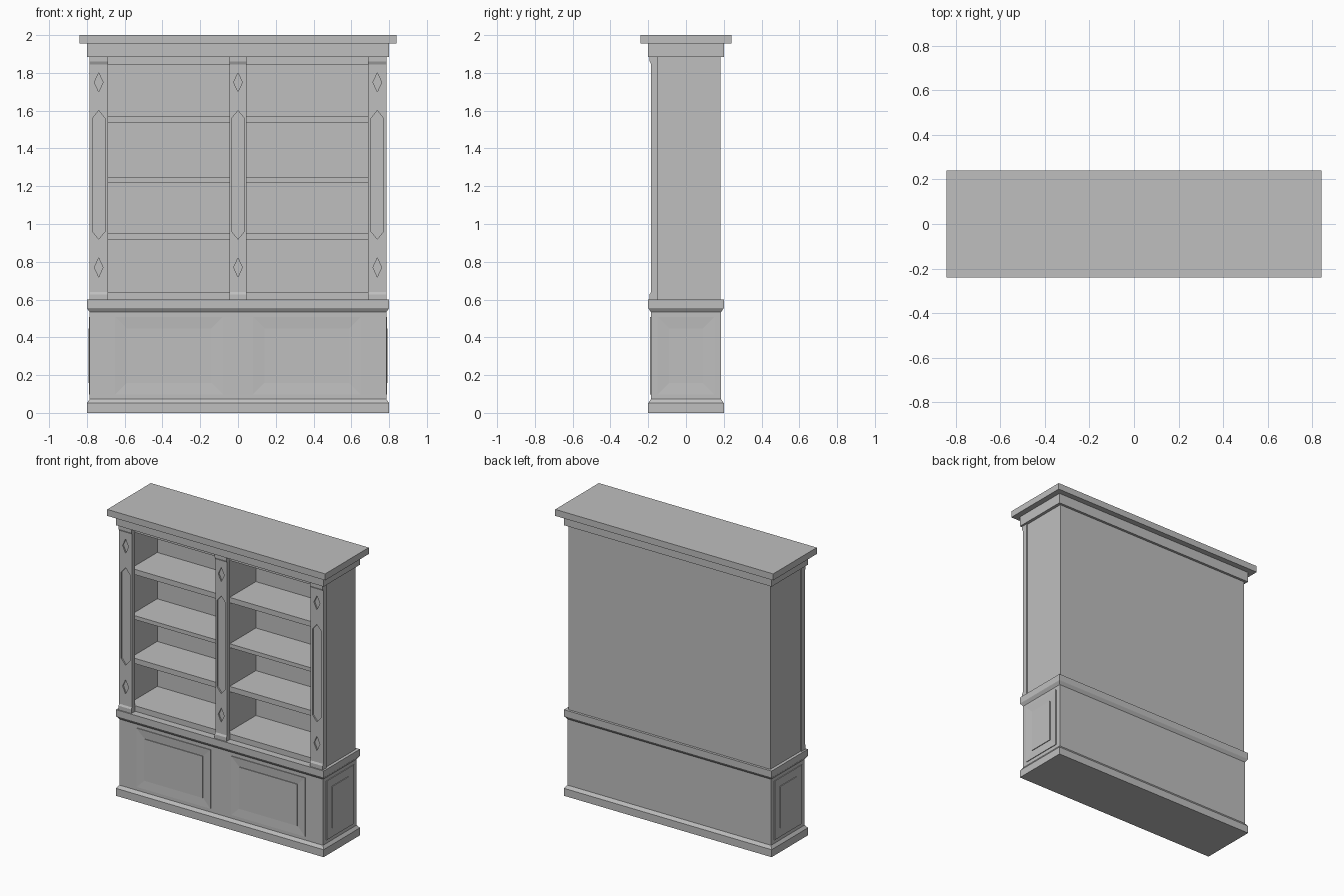
import bpy, bmesh
from math import pi
from mathutils import Matrix, Vector

cube = bpy.data.objects.get("Cube")
if cube:
    bpy.data.objects.remove(cube, do_unlink=True)

# Single painted finish
paint = bpy.data.materials.new("warm_grey_paint")
paint.use_nodes = True
paint.diffuse_color = (0.52, 0.52, 0.52, 1)
bsdf = next(n for n in paint.node_tree.nodes if n.type == 'BSDF_PRINCIPLED')
bsdf.inputs["Base Color"].default_value = paint.diffuse_color


def finish(name, bm):
    bmesh.ops.recalc_face_normals(bm, faces=bm.faces)
    mesh = bpy.data.meshes.new(name)
    bm.to_mesh(mesh)
    bm.free()
    mesh.materials.append(paint)
    obj = bpy.data.objects.new(name, mesh)
    bpy.context.collection.objects.link(obj)
    return obj


def skin(name, rings):
    """Close a solid through a stack of equal point rings."""
    bm = bmesh.new()
    loops = [[bm.verts.new(p) for p in ring] for ring in rings]
    for a, b in zip(loops, loops[1:]):
        for i in range(len(a)):
            j = (i + 1) % len(a)
            bm.faces.new((a[i], a[j], b[j], b[i]))
    bm.faces.new(loops[0])
    bm.faces.new(loops[-1])
    return finish(name, bm)


def stepped_block(name, profile, matrix=Matrix()):
    """Rectangular block whose half sizes follow (half_x, half_y, z)."""
    corners = ((-1, -1), (1, -1), (1, 1), (-1, 1))
    return skin(name, [[matrix @ Vector((sx * hx, sy * hy, z)) for sx, sy in corners]
                       for hx, hy, z in profile])


def box(name, x0, x1, y0, y1, z0, z1):
    place = Matrix.Translation(((x0 + x1) / 2, (y0 + y1) / 2, 0))
    hx, hy = (x1 - x0) / 2, (y1 - y0) / 2
    return stepped_block(name, [(hx, hy, z0), (hx, hy, z1)], place)


def panel(name, half_w, half_h, matrix):
    """Raised rim, shallow dished border and raised centre field."""
    i = 0.06
    stepped_block(name, [
        (half_w, half_h, -0.005), (half_w, half_h, 0.005),
        (half_w - i, half_h - i, 0.001), (half_w - i, half_h - i, 0.006)], matrix)


# Lower cabinet with plinth and counter moulding
stepped_block("lower_cabinet", [
    (0.80, 0.20, 0), (0.80, 0.20, 0.052), (0.785, 0.185, 0.073),
    (0.785, 0.185, 0.533), (0.797, 0.197, 0.55),
    (0.80, 0.20, 0.555), (0.80, 0.20, 0.60)])

# Cornice
stepped_block("cornice", [
    (0.80, 0.20, 1.885), (0.80, 0.20, 1.955), (0.84, 0.24, 1.955), (0.84, 0.24, 2.0)])

# Door and end panels
upright = Matrix.Rotation(pi / 2, 4, 'X')
for side, label in ((-1, "right"), (1, "left")):
    panel(label + "_door_panel", 0.285, 0.205,
          Matrix.Translation((side * 0.365, -0.185, 0.303)) @ upright)
    panel(label + "_end_panel", 0.15, 0.205,
          Matrix.Translation((side * 0.785, 0, 0.303))
          @ Matrix.Rotation(side * pi / 2, 4, 'Z') @ upright)

# Upper case
bottom, top = 0.60, 1.885
for side, label in ((-1, "right"), (1, "left")):
    x0, x1 = sorted((side * 0.74, side * 0.779))
    box(label + "_case_side", x0, x1, -0.15, 0.183, bottom, top)
box("case_divider", -0.02, 0.02, -0.15, 0.17, bottom, top)
box("case_back", -0.779, 0.779, 0.168, 0.183, bottom, top)
box("case_floor", -0.76, 0.76, -0.15, 0.175, bottom, 0.638)
box("case_top_rail", -0.76, 0.76, -0.15, 0.175, 1.845, top)

# Shelves in both bays
for side, label in ((-1, "right"), (1, "left")):
    x0, x1 = sorted((side * 0.01, side * 0.75))
    for n, (z0, z1) in enumerate(((0.914, 0.951), (1.221, 1.248), (1.534, 1.571))):
        box(f"{label}_shelf_{n + 1}", x0, x1, -0.12, 0.175, z0, z1)


def pointed_prism(x, z, half_w, half_h, shoulder):
    """Diamond, or long lozenge when the shoulder is above zero."""
    outline = [(0, half_h), (half_w, shoulder), (half_w, -shoulder),
               (0, -half_h), (-half_w, -shoulder), (-half_w, shoulder)]
    if not shoulder:
        outline = [(0, half_h), (half_w, 0), (0, -half_h), (-half_w, 0)]
    cutter = skin("carving_cutter", [[(x + u, y, z + v) for u, v in outline]
                                     for y in (-0.25, -0.175)])
    cutter.hide_render = True
    return cutter


# Pilasters with foot, cap and carved recesses
section = [(-0.15, bottom), (-0.192, bottom), (-0.192, 0.628), (-0.185, 0.64),
           (-0.185, 1.845), (-0.192, 1.86), (-0.192, top), (-0.15, top)]
for label, x0, x1 in (("right", -0.787, -0.688), ("centre", -0.045, 0.045),
                      ("left", 0.688, 0.787)):
    pilaster = skin(label + "_pilaster", [[(x, y, z) for y, z in section] for x in (x0, x1)])
    mid = (x0 + x1) / 2
    cutters = [pointed_prism(mid, 1.75, 0.023, 0.05, 0),
               pointed_prism(mid, 0.77, 0.023, 0.05, 0),
               pointed_prism(mid, 1.26, 0.033, 0.34, 0.30)]
    for cutter in cutters:
        mod = pilaster.modifiers.new("carving", 'BOOLEAN')
        mod.operation = 'DIFFERENCE'
        mod.solver = 'EXACT'
        mod.object = cutter
    graph = bpy.context.evaluated_depsgraph_get()
    carved = bpy.data.meshes.new_from_object(pilaster.evaluated_get(graph))
    pilaster.modifiers.clear()
    pilaster.data = carved
    for cutter in cutters:
        bpy.data.objects.remove(cutter, do_unlink=True)
